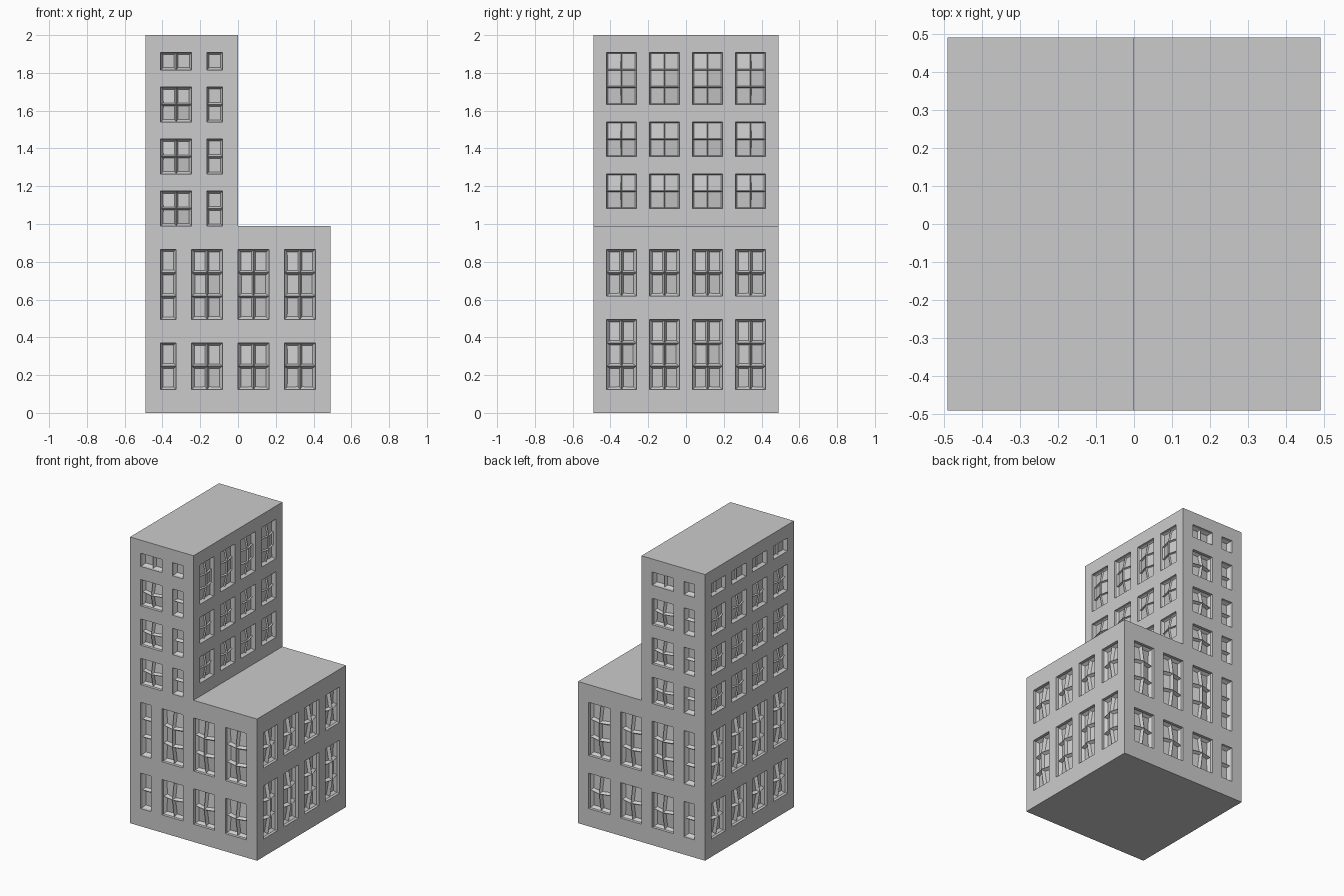
import bpy, bmesh

if "Cube" in bpy.data.objects:
    bpy.data.objects.remove(bpy.data.objects["Cube"])

H = 0.491      # half footprint
STEP = 0.99    # roof height of the low wing
TOP = 2.0


def cuts(pattern, gap):
    """Positions 0..1 of the cell borders; '.' is wall, '#' is window."""
    out = [0.0]
    for c in pattern:
        out.append(out[-1] + (1.0 if c == '#' else gap))
    return [v / out[-1] for v in out]


def wall(bm, a, b, z0, z1, cols, rows, gap=1.0, frame=0.013, sunk=0.02, pane=0.02):
    """Wall from plan point a to b (left to right seen from outside) with windows."""
    us, vs = cuts(cols, gap), cuts(rows, 1.0)
    grid = [[bm.verts.new((a[0] + (b[0] - a[0]) * u, a[1] + (b[1] - a[1]) * u,
                           z0 + (z1 - z0) * v)) for u in us] for v in vs]
    panes = []
    for j, r in enumerate(rows):
        for i, c in enumerate(cols):
            f = bm.faces.new((grid[j][i], grid[j][i + 1], grid[j + 1][i + 1], grid[j + 1][i]))
            f.normal_update()
            if r == '#' and c == '#':
                panes.append(f)
    # sink each opening, then sink the panes behind their glazing bars
    bmesh.ops.inset_region(bm, faces=panes, thickness=0.0, depth=-sunk,
                           use_boundary=True, use_even_offset=True)
    bm.normal_update()
    bmesh.ops.inset_individual(bm, faces=panes, thickness=frame, depth=-pane,
                               use_even_offset=True)


def slab(bm, x0, x1, z, up=True):
    pts = [(x0, -H, z), (x1, -H, z), (x1, H, z), (x0, H, z)]
    bm.faces.new([bm.verts.new(p) for p in (pts if up else pts[::-1])])


bm = bmesh.new()
SIDE = ".##.##.##.##."
FL, FR, BR, BL = (-H, -H), (H, -H), (H, H), (-H, H)
MF, MB = (0, -H), (0, H)

# lower storeys
wall(bm, FL, FR, 0, STEP, ".#.##.##.##.", ".##.###.")
wall(bm, BR, BL, 0, STEP, ".##.##.##.#.", ".##.###.")
wall(bm, FR, BR, 0, STEP, SIDE, ".###.##.", gap=0.9)
wall(bm, BL, FL, 0, STEP, SIDE, ".##.###.", gap=0.9)

# tower storeys
wall(bm, FL, MF, STEP, TOP, ".##.#.", "##.##.##.#.", frame=0.011)
wall(bm, MB, BL, STEP, TOP, ".##.#.", "##.##.##.#.", frame=0.011)
wall(bm, MF, MB, STEP, TOP, SIDE, ".##.##.###.", gap=0.9, frame=0.005, pane=0.01)
wall(bm, BL, FL, STEP, TOP, SIDE, "##.##.##.#.", gap=0.9, frame=0.005, pane=0.01)

# roofs and underside
slab(bm, -H, 0, TOP)
slab(bm, 0, H, STEP)
slab(bm, -H, H, 0, up=False)

bmesh.ops.remove_doubles(bm, verts=bm.verts, dist=1e-5)
# merge the flat wall cells into larger faces
bmesh.ops.dissolve_limit(bm, angle_limit=0.01, verts=bm.verts, edges=bm.edges)
me = bpy.data.meshes.new("building")
bm.to_mesh(me)
bm.free()
bpy.context.collection.objects.link(bpy.data.objects.new("building", me))
